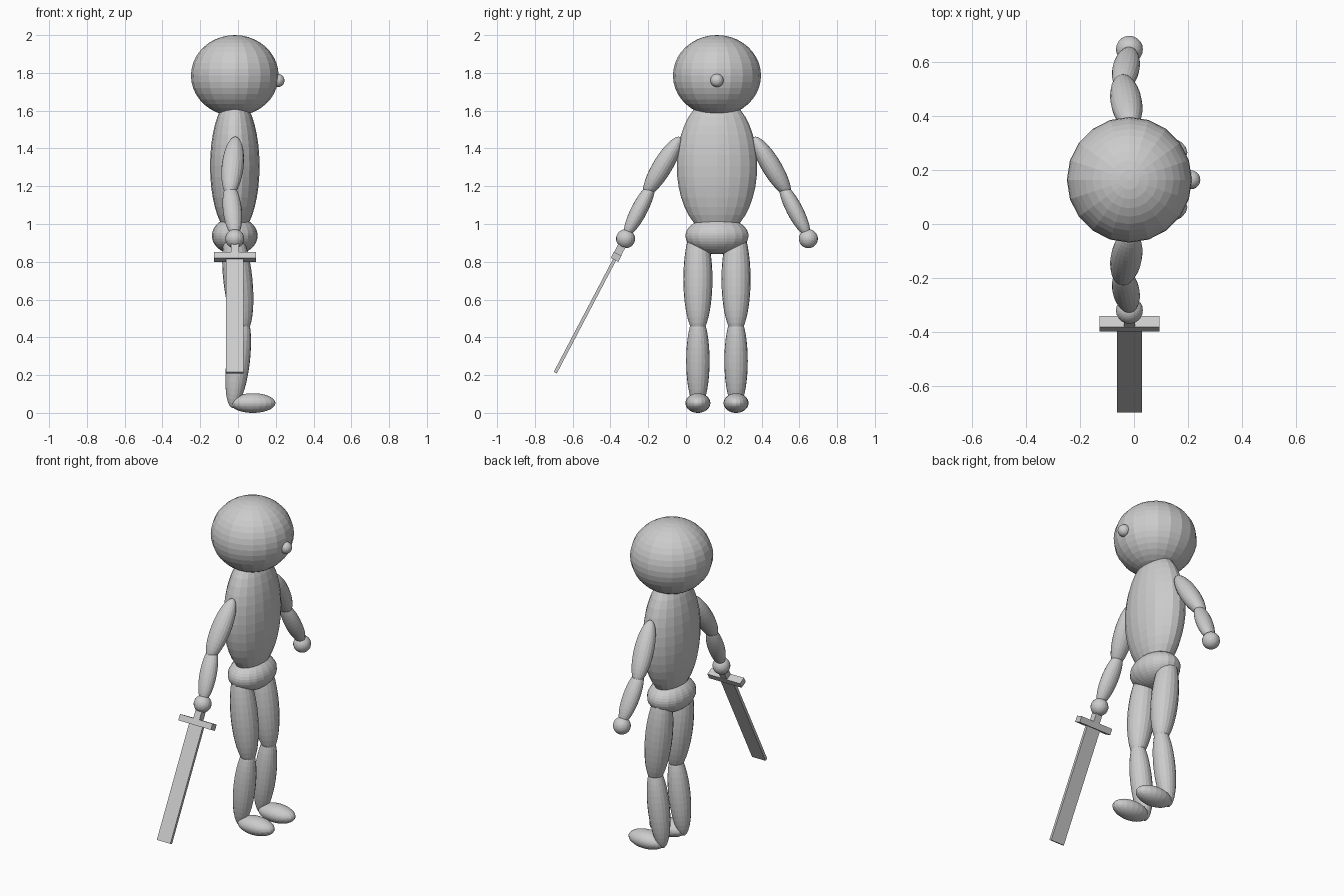
import bpy
from mathutils import Vector, Matrix

if "Cube" in bpy.data.objects:
    bpy.data.objects.remove(bpy.data.objects["Cube"])

grey = bpy.data.materials.new("plain grey")
grey.diffuse_color = (0.6, 0.6, 0.6, 1)
grey.use_nodes = True
grey.node_tree.nodes["Principled BSDF"].inputs["Base Color"].default_value = grey.diffuse_color

CX, CY = -0.017, 0.164  # body centre line


def finish(name):
    ob = bpy.context.object
    ob.name = name
    ob.data.materials.append(grey)
    return ob


def ball(name, centre, radii):
    """Flat-faced ellipsoid with a vertical pole axis."""
    bpy.ops.mesh.primitive_uv_sphere_add(segments=20, ring_count=20, radius=1)
    ob = finish(name)
    ob.matrix_world = Matrix.Translation(centre) @ Matrix.Diagonal((*radii, 1))
    return ob


def aim(direction):
    """Rotation taking local z to the direction, keeping local x close to world x."""
    z = Vector(direction).normalized()
    y = z.cross(Vector((1, 0, 0))).normalized()
    x = y.cross(z)
    return Matrix((x, y, z)).transposed().to_4x4()


def limb(name, top, bottom, rx, ry):
    """Ellipsoid stretched between two tips."""
    a, b = Vector(top), Vector(bottom)
    ob = ball(name, (0, 0, 0), (1, 1, 1))
    ob.matrix_world = (Matrix.Translation((a + b) / 2) @ aim(a - b)
                       @ Matrix.Diagonal((rx, ry, (a - b).length / 2, 1)))


# head, nose and trunk
ball("head", (CX, CY, 1.786), (0.232, 0.233, 0.214))
ball("nose", (0.211, CY, 1.76), (0.035, 0.035, 0.035))
ball("torso", (CX, CY, 1.307), (0.131, 0.213, 0.367))
ball("hips", (CX, CY, 0.938), (0.121, 0.167, 0.098))

# arms and legs on both sides
for side, s in (("right", -1), ("left", 1)):
    def at(x, off, z):
        return (x, CY + s * off, z)
    limb(side + "_upper_arm", at(-0.012, 0.195, 1.46), at(-0.045, 0.382, 1.15), 0.058, 0.052)
    limb(side + "_forearm", at(-0.045, 0.338, 1.215), at(-0.015, 0.484, 0.935), 0.05, 0.043)
    ball(side + "_hand", at(CX, 0.484, 0.922), (0.05, 0.05, 0.05))
    limb(side + "_thigh", at(-0.032, 0.101, 1.0), at(0.03, 0.101, 0.415), 0.077, 0.077)
    limb(side + "_shin", at(0.03, 0.101, 0.525), at(-0.028, 0.101, 0.025), 0.062, 0.062)
    ball(side + "_foot", at(0.079, 0.101, 0.052), (0.119, 0.066, 0.052))

# sword held in the right hand, pointing down and outward
HAND = Vector((CX, -0.32, 0.922))
TIP = Vector((CX, -0.692, 0.213))
D = (TIP - HAND).normalized()


def sword_box(name, start, end, wide, thick):
    """Box along the sword line between two distances from the hand."""
    bpy.ops.mesh.primitive_cube_add(size=1)
    ob = finish(name)
    ob.matrix_world = (Matrix.Translation(HAND + D * (start + end) / 2) @ aim(-D)
                       @ Matrix.Diagonal((wide, thick, end - start, 1)))


sword_box("sword_grip", -0.04, 0.1, 0.042, 0.042)
sword_box("sword_guard", 0.09, 0.126, 0.222, 0.045)
sword_box("sword_blade", 0.12, (TIP - HAND).length, 0.092, 0.018)
